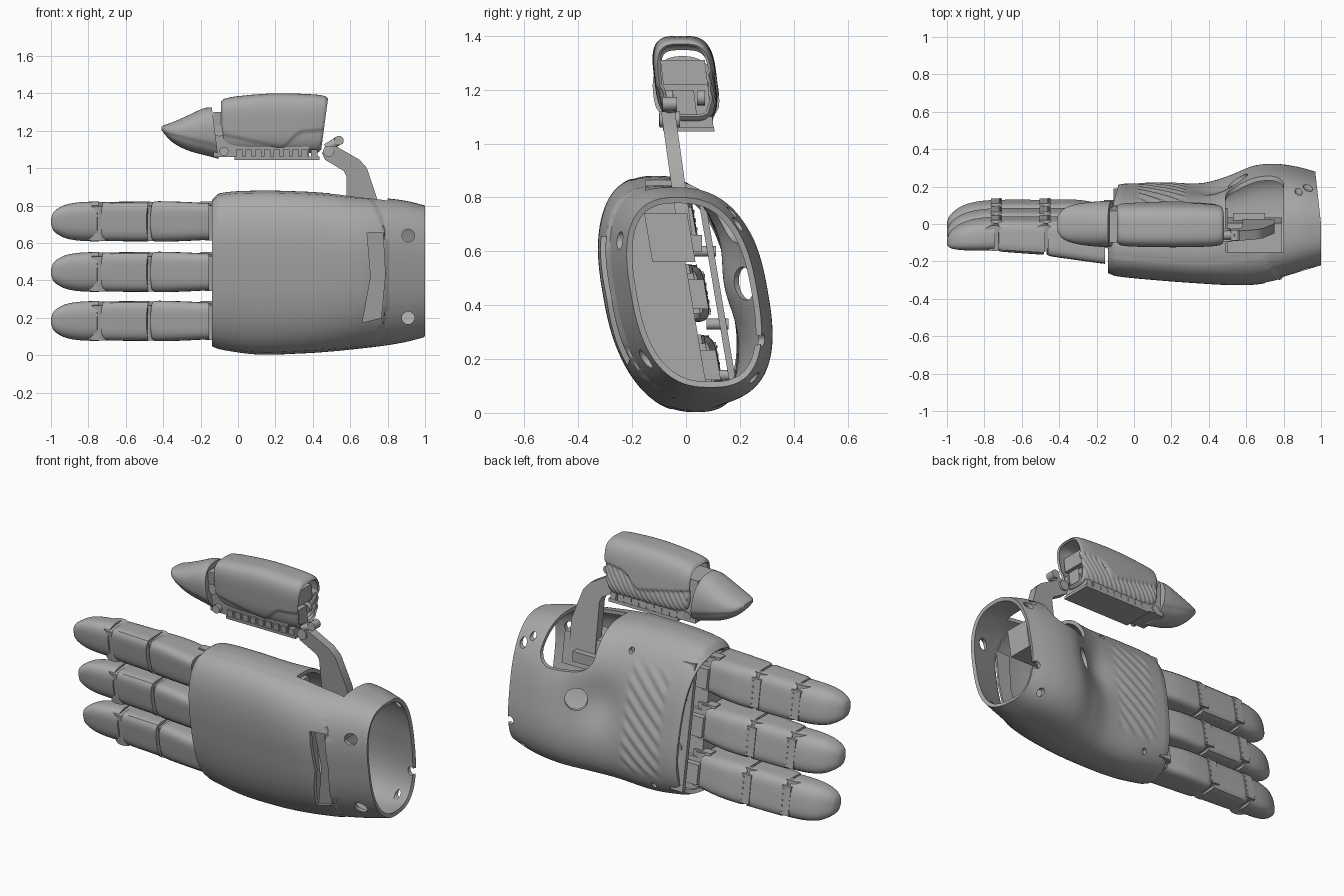
import bpy, bmesh, math
from mathutils import Vector

if "Cube" in bpy.data.objects:
    bpy.data.objects.remove(bpy.data.objects["Cube"])

grey = bpy.data.materials.new("mid grey")
grey.diffuse_color = (0.4, 0.4, 0.4, 1)
grey.use_nodes = True
grey.node_tree.nodes["Principled BSDF"].inputs["Base Color"].default_value = grey.diffuse_color
LEAN = -0.17          # sideways lean of the whole hand: y shift per unit z


def face_out(bm):
    bmesh.ops.recalc_face_normals(bm, faces=bm.faces)
    if bm.calc_volume(signed=True) < 0:
        bmesh.ops.reverse_faces(bm, faces=bm.faces)


def finish(name, bm, angle=35):
    face_out(bm)
    me = bpy.data.meshes.new(name)
    bm.to_mesh(me)
    bm.free()
    me.materials.append(grey)
    ob = bpy.data.objects.new(name, me)
    bpy.context.collection.objects.link(ob)
    smooth(ob, angle)
    return ob


def smooth(ob, angle=35):
    bpy.ops.object.select_all(action='DESELECT')
    ob.select_set(True)
    bpy.context.view_layer.objects.active = ob
    bpy.ops.object.shade_smooth_by_angle(angle=math.radians(angle))


def apply(ob, kind, **settings):
    m = ob.modifiers.new(kind, kind)
    for k, v in settings.items():
        setattr(m, k, v)
    bpy.context.view_layer.objects.active = ob
    try:
        bpy.ops.object.modifier_apply(modifier=m.name)
    except RuntimeError:
        ob.modifiers.clear()


def step(t):
    t = min(1, max(0, t))
    return t * t * (3 - 2 * t)


def sample(secs, x):
    """Smooth curve through section rows (x, z0, z1, y0, y1)."""
    i = max(k for k in range(len(secs) - 1) if secs[k][0] <= x or k == 0)
    a, b = secs[i], secs[i + 1]
    p, q = secs[max(i - 1, 0)], secs[min(i + 2, len(secs) - 1)]
    h = b[0] - a[0]
    t = (x - a[0]) / h
    out = []
    for c in range(1, 5):
        ma = (b[c] - p[c]) / (b[0] - p[0]) * h
        mb = (q[c] - a[c]) / (q[0] - a[0]) * h
        out.append(a[c] * (2*t**3 - 3*t*t + 1) + ma * (t**3 - 2*t*t + t)
                   + b[c] * (3*t*t - 2*t**3) + mb * (t**3 - t*t))
    return out


def loft(name, secs, steps, n=32, power=3, lean=LEAN, warp=None, caps=True, shift=(0, 0)):
    """Skin of rounded rings along x."""
    bm = bmesh.new()
    rings = []
    x0, x1 = secs[0][0], secs[-1][0]
    for x in sorted({round(x0 + (x1 - x0) * i / steps, 5) for i in range(steps + 1)} | {s[0] for s in secs}):
        z0, z1, y0, y1 = sample(secs, x)
        ring = []
        for k in range(n):
            a = 2 * math.pi * (k + 0.5) / n
            c, s = math.cos(a), math.sin(a)
            r = (abs(c)**power + abs(s)**power) ** (-1 / power)
            z = (z0 + z1) / 2 + (z1 - z0) / 2 * s * r
            y = (y0 + y1) / 2 + (y1 - y0) / 2 * c * r + lean * (z - (z0 + z1) / 2)
            p = warp(x, y, z, c) if warp else (x, y, z)
            ring.append(bm.verts.new((p[0], p[1] + shift[0], p[2] + shift[1])))
        rings.append(ring)
    for a, b in zip(rings, rings[1:]):
        for k in range(n):
            bm.faces.new((a[k], a[(k + 1) % n], b[(k + 1) % n], b[k]))
    if caps:
        bm.faces.new(rings[0])
        bm.faces.new(rings[-1])
    return finish(name, bm)


def prism(name, pts, y0, y1, lean=0, zc=0):
    """Outline in xz pulled along y."""
    bm = bmesh.new()
    lo, hi = [[bm.verts.new((x, y + lean * (z - zc), z)) for x, z in pts] for y in (y0, y1)]
    bm.faces.new(lo)
    bm.faces.new(hi)
    for k in range(len(pts)):
        j = (k + 1) % len(pts)
        bm.faces.new((lo[k], lo[j], hi[j], hi[k]))
    return finish(name, bm, 30)


def box(name, x0, x1, y0, y1, z0, z1, lean=0):
    return prism(name, [(x0, z0), (x1, z0), (x1, z1), (x0, z1)], y0, y1, lean, (z0 + z1) / 2)


def rod(name, centre, axis, r, length, n=24):
    bm = bmesh.new()
    bmesh.ops.create_cone(bm, cap_ends=True, segments=n, radius1=r, radius2=r, depth=length)
    q = Vector((0, 0, 1)).rotation_difference(Vector(axis))
    for v in bm.verts:
        v.co = q @ v.co + Vector(centre)
    return finish(name, bm)


def thicken(ob, t):
    apply(ob, 'SOLIDIFY', thickness=t, offset=-1)
    bm = bmesh.new()
    bm.from_mesh(ob.data)
    face_out(bm)
    bm.to_mesh(ob.data)
    bm.free()


def extent(ob):
    return [f(v.co[i] for v in ob.data.vertices) for i in range(3) for f in (min, max)]


def cut(ob, cutter):
    """Subtract the cutter, keeping the result only when it is sound."""
    cutter.hide_render = True
    before, kept = extent(ob), ob.data.copy()
    for solver in ('MANIFOLD', 'EXACT'):
        apply(ob, 'BOOLEAN', operation='DIFFERENCE', solver=solver, object=cutter)
        n, n0 = len(ob.data.vertices), len(kept.vertices)
        if n != n0 and n > 0.75 * n0 and max(abs(a - b) for a, b in zip(before, extent(ob))) < 0.05:
            break
        ob.data = kept.copy()
    bpy.data.objects.remove(cutter)


# --- palm shell, with raised back cover and grip ribs ---
palm = [(-0.14, 0.045, 0.83, -0.23, 0.19), (-0.10, 0.03, 0.865, -0.245, 0.195),
        (0.1, 0.004, 0.88, -0.265, 0.195), (0.35, 0.01, 0.875, -0.285, 0.2),
        (0.5, 0.02, 0.865, -0.295, 0.24), (0.65, 0.035, 0.85, -0.295, 0.295),
        (0.78, 0.05, 0.84, -0.27, 0.305), (0.9, 0.07, 0.825, -0.235, 0.29),
        (1.0, 0.095, 0.80, -0.205, 0.265)]


def palm_warp(x, y, z, c):
    edge = 0.79 - 0.08 * abs((z - 0.43) / 0.4) ** 4
    if c < -0.35 and x < edge:
        y -= 0.012
    if c > 0:
        # diagonal ribs fading out at their borders
        fade = step((x + 0.03) / 0.04) * step((0.27 - x) / 0.04) * step((z - 0.12) / 0.06) * step((0.76 - z) / 0.06)
        y += 0.005 * fade * step(c * 3) * math.sin(2 * math.pi * (z - 0.8 * x) / 0.085)
        # hollow beside the thumb heel
        y -= 0.045 * c * math.exp(-((x - 0.45) / 0.14) ** 2 - ((z - 0.48) / 0.15) ** 2)
    return x + max(0, y) * (0.5 - x) * (0.42 if x < 0.5 else 0.22), y, z


shell = loft("palm_shell", palm, 80, 200, 2.6, warp=palm_warp, caps=False)
thicken(shell, 0.022)
# thumb opening with rounded lower corners
arc = [(cx + 0.09 * math.cos(a), 0.72 + 0.09 * math.sin(a))
       for cx, start in ((0.58, 1.0), (0.71, 1.5))
       for a in [math.pi * (start + k / 16) for k in range(9)]]
cut(shell, prism("thumb_opening_cutter", arc + [(0.80, 1.0), (0.49, 1.0)], -0.15, 0.6))
# slot in the back cover
slot = [(0.665, 0.175), (0.765, 0.20), (0.787, 0.43), (0.775, 0.655), (0.69, 0.655), (0.71, 0.42)]
cut(shell, prism("slot_cutter", slot, -0.5, -0.17))
cut(shell, rod("heel_hole_cutter", (0.55, 0.24, 0.48), (-0.8, 1, 0), 0.062, 0.26))
# wrist and screw holes, on one wall each
for x, z, r, side in [(0.91, 0.64, 0.034, -1), (0.91, 0.2, 0.034, -1), (0.93, 0.70, 0.026, 1),
                      (0.88, 0.745, 0.02, 1), (0.95, 0.27, 0.024, 1), (0.89, 0.13, 0.02, 1),
                      (0.30, 0.78, 0.016, 1), (0.08, 0.08, 0.016, 1)]:
    cut(shell, rod("hole_cutter", (x, 0.3 * side, z), (0, 1, 0), r, 0.48, 20))
smooth(shell, 40)
mid = [(0.72 + (x - 0.72) * 1.1, 0.42 + (z - 0.42) * 1.04) for x, z in slot]
prism("slot_panel", mid, -0.235, -0.222, LEAN, 0.43)

# --- drive block filling the front half of the palm ---
inner = [(x, z0 + 0.035, z1 - 0.035, y0 + 0.03, y1 - 0.03) for x, z0, z1, y0, y1 in palm if x < 0.52]


def half(x, y, z, c):
    return x, min(y, 0.02 + LEAN * (z - 0.43)), z


loft("drive_block", inner, 8, 64, 2.6, warp=half)
box("knuckle_beam", -0.11, -0.03, 0.105, 0.13, 0.09, 0.80, LEAN)
box("thumb_mount", 0.5, 0.79, -0.14, 0.02, 0.56, 0.74, LEAN)
box("thumb_mount_step", 0.53, 0.70, -0.02, 0.06, 0.60, 0.66)
for z in (0.14, 0.33, 0.60):
    rod("beam_pin", (-0.06, 0.10 + LEAN * (z - 0.43), z), (0, 1, 0), 0.02, 0.08, 16)

# --- three fingers ---
tip = [(-1.0, -0.015, 0.015, -0.11, -0.08), (-0.99, -0.045, 0.045, -0.122, -0.055),
       (-0.965, -0.068, 0.068, -0.13, -0.027), (-0.92, -0.09, 0.09, -0.135, 0.002),
       (-0.85, -0.103, 0.103, -0.137, 0.023), (-0.755, -0.107, 0.107, -0.135, 0.034)]
middle = [(-0.733, -0.100, 0.100, -0.132, 0.026), (-0.72, -0.104, 0.104, -0.138, 0.03),
          (-0.49, -0.107, 0.107, -0.155, 0.03)]
base = [(-0.469, -0.102, 0.102, -0.155, 0.026), (-0.455, -0.108, 0.108, -0.162, 0.03),
        (-0.3, -0.105, 0.105, -0.185, 0.03), (-0.155, -0.098, 0.098, -0.205, 0.008)]


def bow(x, y, z, c):
    """Joint ends curve slightly across the finger."""
    return x + 1.0 * z * z * step((x + 0.93) / 0.15) * step((-0.2 - x) / 0.2), y, z


for word, z, dy in (("upper", 0.715, 0), ("centre", 0.445, 0.045), ("lower", 0.183, 0.09)):
    s = (dy, z)
    loft(word + "_fingertip", tip, 24, 40, 3, shift=s, warp=bow)
    loft(word + "_finger_middle", middle, 6, 40, 5, shift=s, warp=bow)
    loft(word + "_finger_base", base, 8, 40, 5, shift=s, warp=bow)
    box(word + "_finger_core", -0.80, -0.05, dy - 0.11, dy - 0.005, z - 0.075, z + 0.075, LEAN)
    for x, r in ((-0.746, 0.07), (-0.481, 0.072), (-0.14, 0.055)):
        rod(word + "_finger_joint", (x, dy - 0.06, z), (0, LEAN, 1), r, 0.19)
    # hinge straps on the inner side, with small pins
    for x in (-0.735, -0.475):
        box(word + "_hinge_strap", x - 0.03, x + 0.03, dy + 0.015, dy + 0.034, z - 0.08, z + 0.08, LEAN)
        for k in range(-2, 3):
            rod(word + "_strap_pin", (x + 0.018, dy + 0.034 + LEAN * k * 0.032, z + k * 0.032),
                (0, 1, 0), 0.006, 0.006, 8)
    box(word + "_root_tab", -0.2, -0.09, dy - 0.08, dy - 0.03, z + 0.06, z + 0.108, LEAN)
    box(word + "_root_block", -0.16, -0.02, dy - 0.05, dy + 0.03, z - 0.06, z + 0.05, LEAN)

# --- thumb ---
thumb = [(-0.09, 1.16, 1.355, -0.095, 0.095), (-0.075, 1.11, 1.37, -0.108, 0.108),
         (0.0, 1.085, 1.385, -0.115, 0.113), (0.2, 1.08, 1.4, -0.118, 0.115),
         (0.38, 1.08, 1.395, -0.115, 0.112), (0.45, 1.085, 1.385, -0.108, 0.105),
         (0.465, 1.10, 1.37, -0.1, 0.098)]


def thumb_warp(x, y, z, c):
    # stepped cover seam, ribs below it on the inner side
    seam = 1.19 - 0.22 * (x + 0.08) + 0.105 * step((x - 0.22) / 0.13) + 0.3 * max(0, x - 0.33)
    if c > 0:
        seam += 0.06
    low = step((seam - z) / 0.02)
    y -= 0.009 * c * low
    if c > 0:
        y += 0.003 * low * step(c * 2) * math.sin(2 * math.pi * (x - 0.6 * z) / 0.035)
    return x + 0.13 * (z - 1.25) * max(0, (x - 0.25) / 0.21), y, z


cover = loft("thumb_cover", thumb, 110, 120, 3.4, lean=-0.12, warp=thumb_warp, caps=False)
thicken(cover, 0.012)
smooth(cover, 40)
box("thumb_core", -0.13, 0.38, -0.085, 0.085, 1.06, 1.30, -0.12)
box("thumb_floor", -0.02, 0.435, -0.085, 0.105, 1.045, 1.062, -0.12)
for k in range(9):
    x = -0.01 + k * 0.05
    box("floor_stud", x, x + 0.035, -0.085, 0.1, 1.06, 1.1, -0.12)
box("thumb_end_hood", 0.38, 0.43, -0.09, 0.075, 1.22, 1.31, -0.12)
box("thumb_end_bracket", 0.36, 0.43, -0.045, 0.035, 1.10, 1.2, -0.12)
for y in (-0.065, 0.055):
    rod("thumb_end_roller", (0.41, y, 1.17), (0, 1, 0), 0.028, 0.03, 16)

thumb_tip = [(-0.408, 1.203, 1.222, -0.04, 0.04), (-0.39, 1.178, 1.232, -0.07, 0.07),
             (-0.35, 1.138, 1.246, -0.094, 0.094), (-0.27, 1.095, 1.28, -0.112, 0.112),
             (-0.17, 1.065, 1.32, -0.121, 0.121), (-0.12, 1.05, 1.325, -0.122, 0.122)]


def tip_warp(x, y, z, c):
    y *= 1 - 0.06 * step((1.20 - 0.25 * (x + 0.4) - z) / 0.015)   # lower pad inside the nail shell
    return x - 0.13 * (z - 1.17) * max(0, (x + 0.3) / 0.18), y, z


loft("thumb_tip", thumb_tip, 40, 72, 2.4, lean=-0.1, warp=tip_warp)
rod("thumb_hinge", (-0.075, 0, 1.09), (0, 1, 0), 0.024, 0.2)
rod("thumb_upper_hinge", (-0.1, -0.01, 1.2), (0, 1, 0), 0.03, 0.17)

# --- arm carrying the thumb ---
arm = [(0.58, 0.66), (0.58, 0.955), (0.565, 0.985), (0.465, 1.045), (0.45, 1.08), (0.465, 1.115),
       (0.52, 1.12), (0.65, 1.045), (0.69, 1.0), (0.75, 0.82), (0.75, 0.66)]
prism("thumb_arm", arm, -0.062, -0.01, -0.14, 0.9)
rod("arm_pivot", (0.51, -0.06, 1.13), (0.8, 0, 0.5), 0.024, 0.09)
rod("arm_pivot_end", (0.54, -0.06, 1.148), (0, 1, 0), 0.025, 0.055)
rod("arm_axle", (0.485, -0.06, 1.09), (0, 1, 0), 0.03, 0.075)
